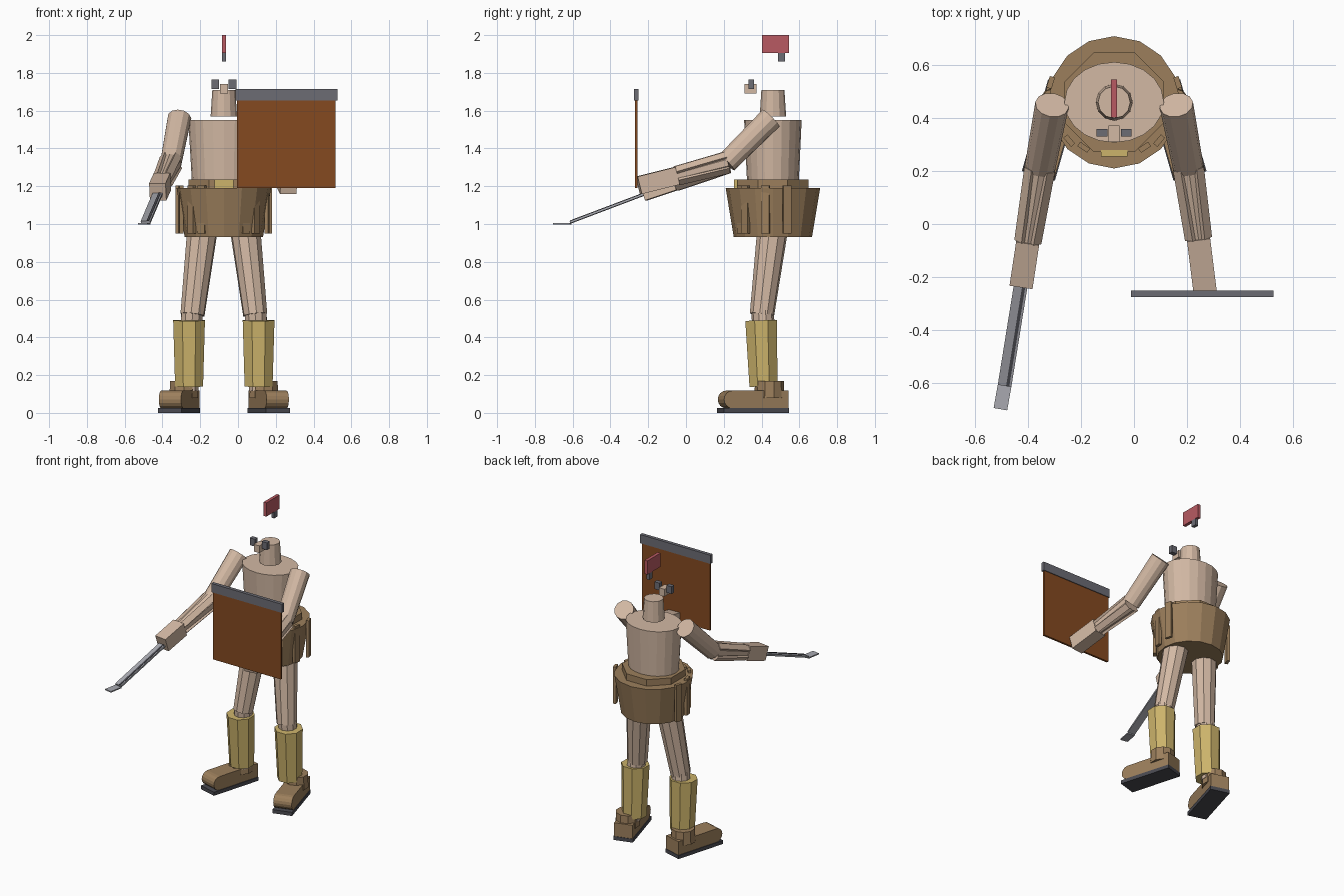
import bpy, bmesh, math
from mathutils import Vector, Matrix

cube = bpy.data.objects.get("Cube")
if cube:
    bpy.data.objects.remove(cube, do_unlink=True)


def material(name, hexcode):
    rgb = [int(hexcode[i:i + 2], 16) / 255 for i in (0, 2, 4)]
    lin = [c / 12.92 if c < 0.04 else ((c + 0.055) / 1.055) ** 2.4 for c in rgb]
    m = bpy.data.materials.new(name)
    m.use_nodes = True
    m.diffuse_color = (*lin, 1)
    m.node_tree.nodes["Principled BSDF"].inputs["Base Color"].default_value = (*lin, 1)
    return m


SKIN = material("skin", "d2b8a3")
LEATHER = material("leather", "9c7f5c")
GOLD = material("brass", "ccb36b")
WOOD = material("wood", "854a20")
IRON = material("iron", "6c6c74")
SOLE = material("sole_grey", "4a4a51")
STEEL = material("steel", "a8a9b0")
RED = material("crest_red", "b85a62")

CX, CY = -0.075, 0.46  # body axis


def finish(bm, name, mat):
    me = bpy.data.meshes.new(name)
    bm.to_mesh(me)
    bm.free()
    me.materials.append(mat)
    ob = bpy.data.objects.new(name, me)
    bpy.context.collection.objects.link(ob)
    return ob


def frame(p1, p2):
    """Matrix at the midpoint with local z along p1 to p2, and the length."""
    p1, p2 = Vector(p1), Vector(p2)
    d = p2 - p1
    upright = math.hypot(d.x, d.y) < 1e-5
    rot = Matrix() if upright else d.to_track_quat('Z', 'Y').to_matrix().to_4x4()
    return Matrix.Translation((p1 + p2) / 2) @ rot, d.length


def tube(name, mat, p1, p2, r1, r2, sides=12, spin=0, squash=1):
    m, length = frame(p1, p2)
    m = m @ Matrix.Diagonal((1, squash, 1, 1)) @ Matrix.Rotation(spin, 4, 'Z')
    bm = bmesh.new()
    bmesh.ops.create_cone(bm, cap_ends=True, segments=sides, radius1=r1,
                          radius2=r2, depth=length, matrix=m)
    return finish(bm, name, mat)


def bar(name, mat, p1, p2, width, thick, spin=0):
    m, length = frame(p1, p2)
    m = m @ Matrix.Rotation(spin, 4, 'Z') @ Matrix.Diagonal((width, thick, length, 1))
    bm = bmesh.new()
    bmesh.ops.create_cube(bm, size=1, matrix=m)
    return finish(bm, name, mat)


def box(name, mat, x, y, z):
    mid = lambda r: (r[0] + r[1]) / 2
    return bar(name, mat, (mid(x), mid(y), z[0]), (mid(x), mid(y), z[1]),
               x[1] - x[0], y[1] - y[0])


def column(name, mat, z1, z2, r1, r2, **kw):
    return tube(name, mat, (CX, CY, z1), (CX, CY, z2), r1, r2, **kw)


# Trunk
column("torso", SKIN, 1.1, 1.55, 0.162, 0.188, sides=20, squash=0.81)
column("neck", SKIN, 1.57, 1.71, 0.07, 0.061, sides=12)
column("skirt", LEATHER, 0.93, 1.19, 0.207, 0.25, sides=16)
column("belt", LEATHER, 1.12, 1.235, 0.203, 0.203, sides=8, spin=math.pi / 8)
box("buckle", GOLD, (-0.125, -0.025), (0.255, 0.28), (1.185, 1.235))

# Face pieces and crest
box("nose", SKIN, (-0.096, -0.054), (0.31, 0.372), (1.69, 1.74))
for s, side in ((1, "left"), (-1, "right")):
    ex = CX + s * 0.046
    box(side + "_eye", IRON, (ex - 0.02, ex + 0.02), (0.33, 0.36), (1.715, 1.765))
box("crest_post", IRON, (-0.086, -0.064), (0.487, 0.524), (1.86, 1.905))
box("crest", RED, (-0.086, -0.064), (0.402, 0.546), (1.905, 2.0))

HANDS = {1: Vector((0.268, -0.25, 1.205)), -1: Vector((-0.425, -0.225, 1.17))}
WRISTS = {1: Vector((0.243, -0.05, 1.255)), -1: Vector((-0.4, -0.06, 1.225))}

for s, side in ((1, "left"), (-1, "right")):
    def at(off, y, z):
        return Vector((CX + s * off, y, z))

    # Skirt flaps
    for i, (off, dy) in enumerate(((0.115, -0.17), (0.17, -0.145),
                                   (0.228, -0.04), (0.24, 0.075))):
        bar(f"{side}_flap_{i}", LEATHER, at(off, CY + dy, 0.95),
            at(off, CY + dy, 1.205), 0.045, 0.02,
            spin=math.atan2(dy, s * off) + math.pi / 2)

    # Legs
    tube(side + "_thigh", SKIN, at(0.166, 0.402, 0.52), at(0.11, 0.462, 1.0),
         0.065, 0.083, 10)
    tube(side + "_shin", SKIN, at(0.188, 0.43, 0.12), at(0.168, 0.405, 0.54),
         0.056, 0.06, 10)
    tube(side + "_greave", GOLD, at(0.184, 0.41, 0.14), at(0.184, 0.398, 0.49),
         0.08, 0.091, 8, spin=math.pi / 8)

    # Boots, with the toes turned out
    turn = math.radians(16)
    d = Vector((s * math.sin(turn), -math.cos(turn), 0))
    n = Vector((d.y, -d.x, 0))
    c = at(0.237, 0.355, 0)
    up = Vector((0, 0, 1))
    bar(side + "_sole", SOLE, c - d * 0.18 + up * 0.0125,
        c + d * 0.18 + up * 0.0125, 0.13, 0.025)
    bar(side + "_boot", LEATHER, c - d * 0.177 + up * 0.071,
        c + d * 0.13 + up * 0.071, 0.122, 0.094)
    toe = c + d * 0.13 + up * 0.071
    tube(side + "_toe", LEATHER, toe - n * 0.061, toe + n * 0.061, 0.047, 0.047, 16)
    ankle = c - d * 0.09
    tube(side + "_boot_cuff", LEATHER, ankle + up * 0.08, ankle + up * 0.17,
         0.08, 0.076, 10)

    # Arms
    shoulder, elbow = at(0.235, 0.45, 1.56), at(0.28, 0.215, 1.325)
    wrist, hand = WRISTS[s], HANDS[s]
    tube(side + "_upper_arm", SKIN, shoulder, elbow, 0.064, 0.058, 12)
    tube(side + "_forearm", SKIN, elbow, wrist, 0.057, 0.042, 10)
    m, length = frame(elbow, wrist)
    for i in range(4):
        a = math.pi / 4 + i * math.pi / 2
        ray = m.to_3x3() @ Vector((math.cos(a), math.sin(a), 0))
        bar(f"{side}_bracer_{i}", SKIN, elbow + ray * 0.055, wrist + ray * 0.045,
            0.04, 0.016, spin=a + math.pi / 2)
    bar(side + "_hand", SKIN, wrist, hand, 0.088, 0.095)

# Sword
grip, bend = Vector((-0.423, -0.2, 1.165)), Vector((-0.489, -0.61, 1.01))
bar("blade", STEEL, grip, bend, 0.052, 0.012)
m, length = frame(grip, bend)
lift = m.to_3x3() @ Vector((0, 0.007, 0))
bar("blade_groove", SOLE, grip + lift + Vector((0.012, 0, 0)),
    bend + lift + Vector((0.012, 0, 0)), 0.012, 0.005)
bar("blade_tip", STEEL, bend - Vector((0, 0, 0.008)),
    Vector((-0.505, -0.7, 1.002)), 0.052, 0.008)

# Shield
box("shield", WOOD, (-0.004, 0.517), (-0.27, -0.256), (1.19, 1.66))
box("shield_rim", IRON, (-0.012, 0.528), (-0.275, -0.251), (1.655, 1.715))
